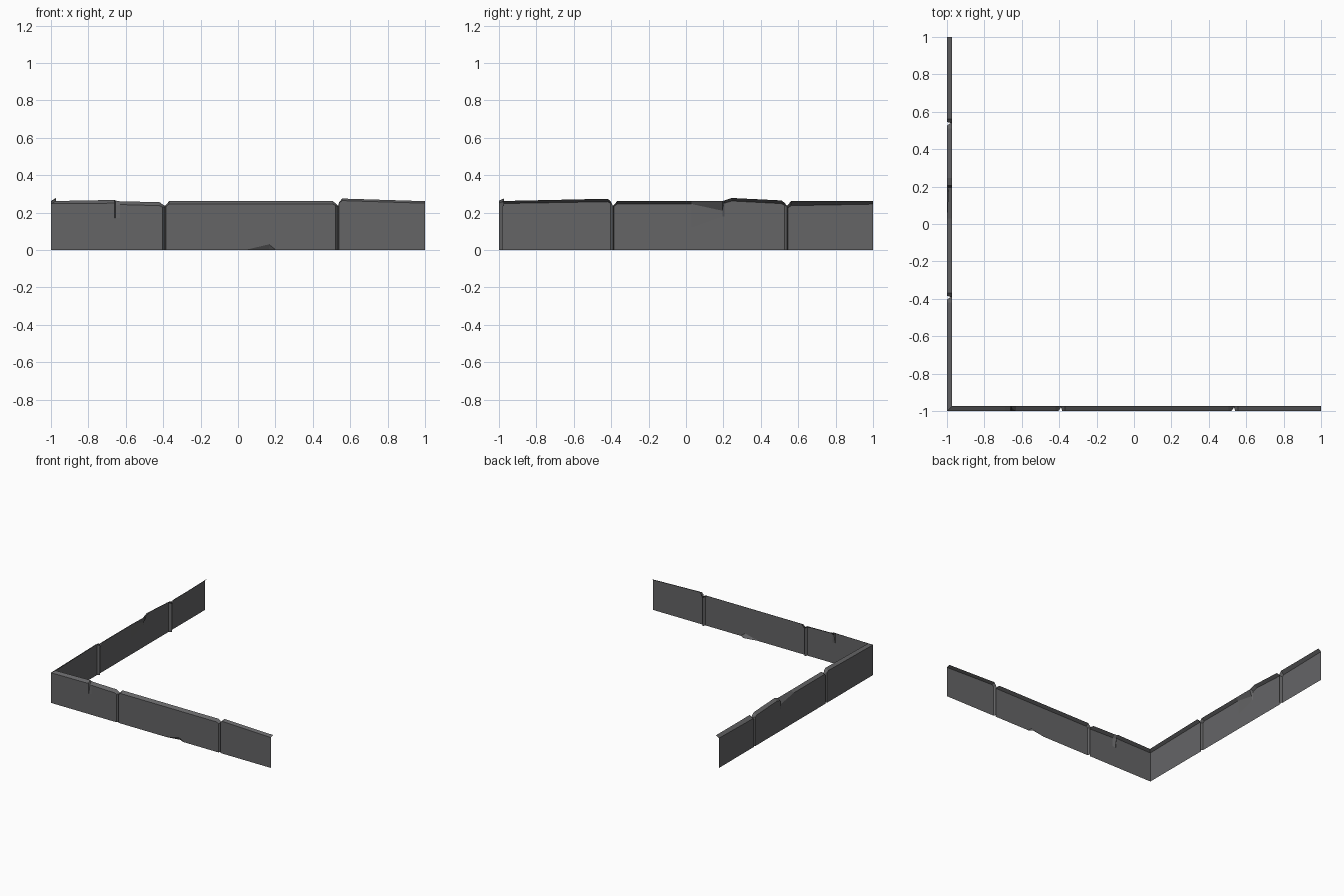
import bpy, bmesh

if "Cube" in bpy.data.objects:
    bpy.data.objects.remove(bpy.data.objects["Cube"])

stone = bpy.data.materials.new("dark grey stone")
stone.diffuse_color = (0.13, 0.13, 0.134, 1)
stone.use_nodes = True
stone.node_tree.nodes["Principled BSDF"].inputs["Base Color"].default_value = stone.diffuse_color

LIP = 0.026      # how far the sloped top edge leans inward
DEPTH = 0.02     # depth of joints and chips


def col(u, edge, top, base_in=0, mid_in=0, mid_z=0.12, edge_in=0):
    """One vertical section: base, middle, front edge, lip."""
    return [(u, base_in, 0), (u, mid_in, mid_z), (u, edge_in, edge), (u, LIP, top)]


def joint(u, left, right):
    """V groove between two slabs; left/right are (edge, top) heights."""
    return [col(u - 0.03, *left), col(u - 0.014, left[0] - 0.008, left[1] - 0.012),
            col(u, 0.232, 0.236, DEPTH, DEPTH, 0.12, DEPTH),
            col(u + 0.006, right[0] - 0.012, right[1] - 0.02), col(u + 0.022, *right)]


def wall(name, columns, place):
    """Single-skin wall from sections; the first section is mitred at the corner."""
    bm = bmesh.new()
    rows = []
    for i, c in enumerate(columns):
        rows.append([bm.verts.new(place(u + (d if i == 0 else 0), d, z)) for u, d, z in c])
    for a, b in zip(rows, rows[1:]):
        for k in range(3):
            bm.faces.new((a[k], b[k], b[k + 1], a[k + 1]))
    # outward direction is away from the centre of the square
    bm.normal_update()
    for f in bm.faces:
        c = f.calc_center_median()
        out = (0, -1, 0) if c.y < -0.96 and c.x > c.y else (-1, 0, 0)
        if f.normal.x * out[0] + f.normal.y * out[1] < 0:
            f.normal_flip()
    me = bpy.data.meshes.new(name)
    bm.to_mesh(me)
    bm.free()
    me.materials.append(stone)
    ob = bpy.data.objects.new(name, me)
    bpy.context.collection.objects.link(ob)


# front wall: cracked slab, long slab with base chip, short slab
front = [col(-1, 0.248, 0.262), col(-0.69, 0.25, 0.267, mid_z=0.17),
         col(-0.66, 0.252, 0.268, mid_z=0.17),
         col(-0.655, 0.238, 0.264, mid_z=0.17, edge_in=0.014),
         col(-0.63, 0.243, 0.26, mid_z=0.17)]
front += joint(-0.39, (0.237, 0.256), (0.246, 0.262))
front += [col(0.05, 0.246, 0.262, mid_z=0.003),
          col(0.165, 0.246, 0.262, DEPTH, mid_z=0.03),
          col(0.2, 0.246, 0.262, mid_z=0.003)]
front += joint(0.535, (0.246, 0.262), (0.264, 0.275))
front += [col(1, 0.25, 0.261)]
wall("front_wall", front, lambda u, d, z: (u, -1 + d, z))

# left wall: slab, long slab broken at the top, short slab
left = [col(-1, 0.248, 0.262)]
left += joint(-0.39, (0.258, 0.274), (0.246, 0.262))
left += [col(0.03, 0.246, 0.262),
         col(0.195, 0.21, 0.262, mid_z=0.18, edge_in=0.008),
         col(0.205, 0.25, 0.265, mid_z=0.18), col(0.245, 0.262, 0.278)]
left += joint(0.54, (0.248, 0.265), (0.237, 0.262))
left += [col(1, 0.245, 0.262)]
wall("left_wall", left, lambda u, d, z: (-1 + d, u, z))
